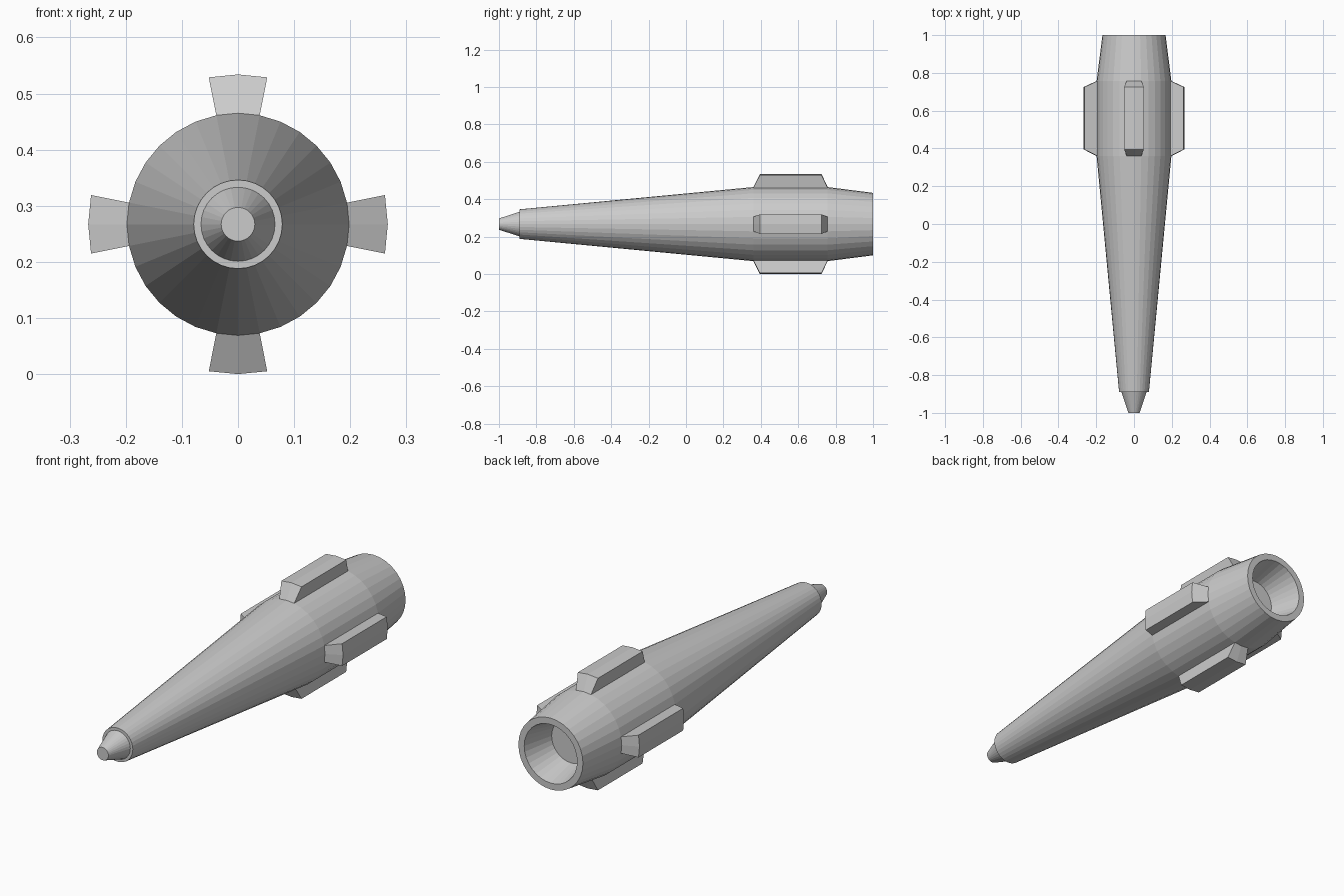
import bpy, bmesh, math

if "Cube" in bpy.data.objects:
    bpy.data.objects.remove(bpy.data.objects["Cube"])

SIDES = 32
CENTRE_Z = 0.267


def finish(name, bm):
    mesh = bpy.data.meshes.new(name)
    bm.to_mesh(mesh)
    bm.free()
    obj = bpy.data.objects.new(name, mesh)
    obj.location.z = CENTRE_Z
    bpy.context.collection.objects.link(obj)
    return obj


def polar(bm, r, a, y):
    return bm.verts.new((r * math.cos(a), y, r * math.sin(a)))


def lathe(name, profile, cap_start=False, cap_end=False):
    """Spin (radius, y) points around the long axis."""
    bm = bmesh.new()
    rings = [[polar(bm, r, math.tau * i / SIDES, y) for i in range(SIDES)]
             for r, y in profile]
    for a, b in zip(rings, rings[1:]):
        for i in range(SIDES):
            j = (i + 1) % SIDES
            bm.faces.new((a[i], b[i], b[j], a[j]))
    if cap_start:
        bm.faces.new(rings[0])
    if cap_end:
        bm.faces.new(rings[-1][::-1])
    return finish(name, bm)


def fin(name, angle):
    """Tapered block two body facets wide."""
    bm = bmesh.new()
    step = math.tau / SIDES
    sections = []
    for side in (-1, 0, 1):
        a = angle + side * step
        sections.append([polar(bm, r, a, y) for r, y in
                         ((0.188, 0.355), (0.267, 0.395), (0.267, 0.725), (0.188, 0.762))])
    for s, t in zip(sections, sections[1:]):
        for i in range(4):
            j = (i + 1) % 4
            bm.faces.new((s[i], s[j], t[j], t[i]))
    bm.faces.new(sections[0][::-1])
    bm.faces.new(sections[2])
    bmesh.ops.recalc_face_normals(bm, faces=bm.faces[:])
    return finish(name, bm)


# Tapered hull with front ledge and rear rim
lathe("body", [(0.066, -0.89), (0.079, -0.89), (0.198, 0.36),
               (0.198, 0.757), (0.167, 1.0), (0.137, 1.0)])

# Blunt nose
lathe("nose", [(0.03, -1.0), (0.066, -0.89)], cap_start=True)

# Recessed rear nozzle
lathe("nozzle", [(0.137, 1.0), (0.10, 0.85)], cap_end=True)

# Four fins around the hull
for k, side in enumerate(("right", "top", "left", "bottom")):
    fin("fin_" + side, k * math.pi / 2)
